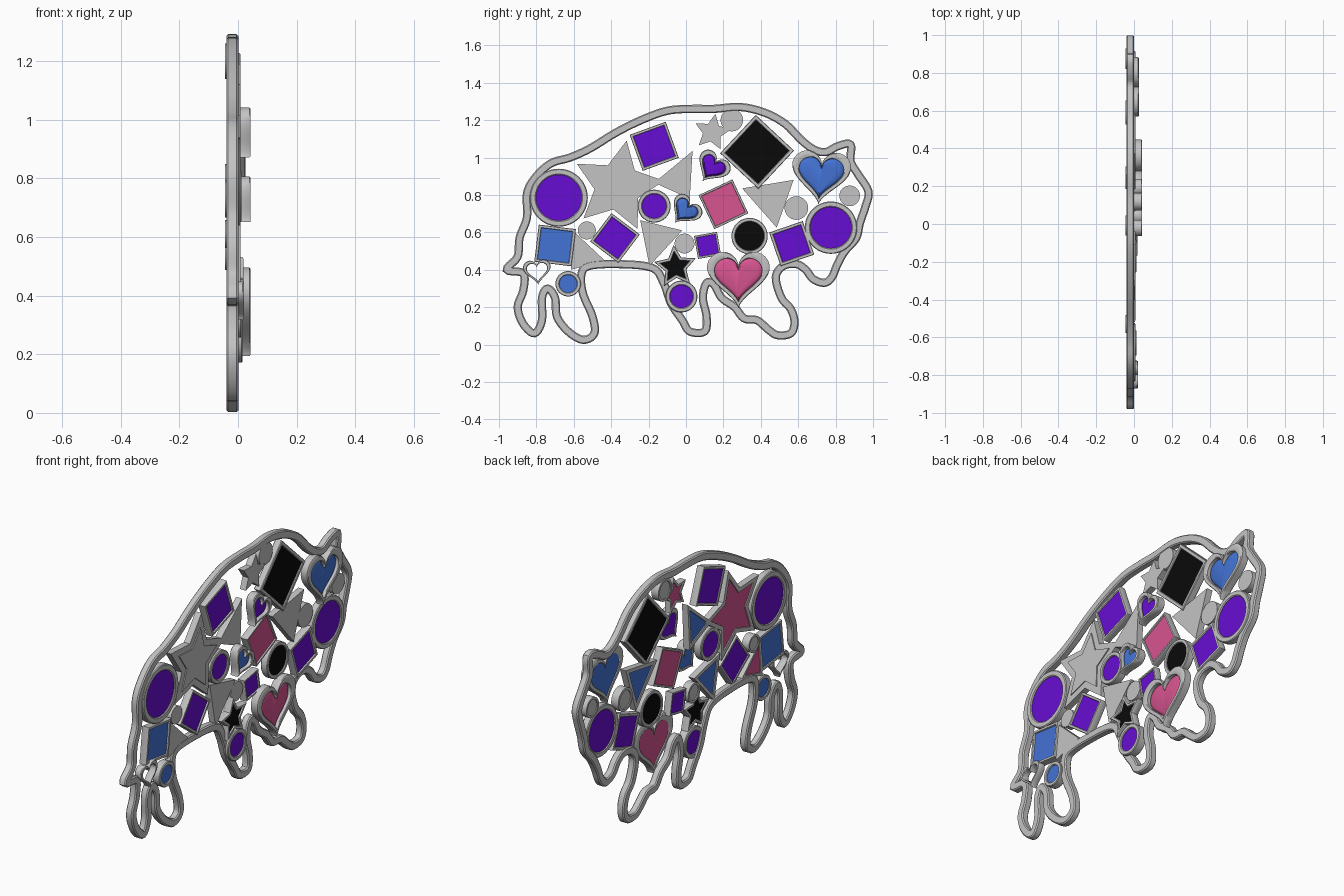
import bpy, bmesh, math
from mathutils import Vector

if "Cube" in bpy.data.objects:
    bpy.data.objects.remove(bpy.data.objects["Cube"])


def material(name, rgb):
    m = bpy.data.materials.new(name)
    m.diffuse_color = (*rgb, 1)
    m.use_nodes = True
    m.node_tree.nodes["Principled BSDF"].inputs["Base Color"].default_value = m.diffuse_color
    return m


GREY = material("silver grey", (0.55, 0.55, 0.55))
PURPLE = material("purple", (0.135, 0.004, 0.65))
BLUE = material("blue", (0.056, 0.17, 0.66))
PINK = material("pink", (0.68, 0.09, 0.28))
BLACK = material("black", (0.003, 0.003, 0.003))


def loft(name, loops, mat, ring=False):
    """Skin a list of equal-length closed loops; ring joins last to first, otherwise cap."""
    bm = bmesh.new()
    rows = [[bm.verts.new(p) for p in loop] for loop in loops]
    n = len(rows[0])
    pairs = list(zip(rows, rows[1:])) + ([(rows[-1], rows[0])] if ring else [])
    for a, b in pairs:
        for i in range(n):
            j = (i + 1) % n
            bm.faces.new((a[i], a[j], b[j], b[i]))
    if not ring:
        bm.faces.new(rows[0])
        bm.faces.new(rows[-1])
    bmesh.ops.recalc_face_normals(bm, faces=bm.faces)
    me = bpy.data.meshes.new(name)
    bm.to_mesh(me)
    bm.free()
    me.materials.append(mat)
    ob = bpy.data.objects.new(name, me)
    bpy.context.collection.objects.link(ob)
    bpy.ops.object.select_all(action='DESELECT')
    ob.select_set(True)
    bpy.context.view_layer.objects.active = ob
    bpy.ops.object.shade_smooth_by_angle(angle=math.radians(35))
    return ob


def scaled(shape, section):
    """Copies of a 2D shape scaled about its middle, one per (scale, x) of the section."""
    c, pts = shape
    return [[Vector((x, c[0] + p[0] * s, c[1] + p[1] * s)) for p in pts] for s, x in section]


# ---- 2D shapes in the y-z plane: (centre, points about centre)
def polar(y, z, radii, turn):
    n = len(radii)
    return (y, z), [(r * math.cos(math.radians(turn) + math.tau * i / n),
                     r * math.sin(math.radians(turn) + math.tau * i / n)) for i, r in enumerate(radii)]


def circle(y, z, r):
    return polar(y, z, [r] * 48, 0)


def square(y, z, side, turn):
    return polar(y, z, [side / math.sqrt(2)] * 4, turn + 45)


def star(y, z, r, turn):
    return polar(y, z, [r, r * 0.5] * 5, turn)


def heart(y, z, half, turn):
    a, pts = math.radians(turn), []
    for i in range(48):
        t = math.tau * (i + 0.5) / 48
        u = math.sin(t) ** 3
        v = (13 * math.cos(t) - 5 * math.cos(2 * t) - 2 * math.cos(3 * t) - math.cos(4 * t) + 2.5) / 16
        pts.append((half * (u * math.cos(a) - v * math.sin(a)), half * (u * math.sin(a) + v * math.cos(a))))
    return (y, z), pts


def triangle(*p):
    c = (sum(q[0] for q in p) / 3, sum(q[1] for q in p) / 3)
    return c, [(q[0] - c[0], q[1] - c[1]) for q in p]


# ---- settings
def framed(name, shape, k, mat, x0=-0.033, x1=0.008, sink=0.007, dome=0.0):
    """Open frame with a gem seen from both sides; k is the inner scale."""
    b, e = 0.004, 1 - (1 - k) * 0.15
    loft(name + "_frame", scaled(shape, [(1, x0 + b), (1, x1 - b), (e, x1), (k + 1 - e, x1), (k, x1 - b),
                                         (k, x0 + b), (k + 1 - e, x0), (e, x0)]), GREY, True)
    if mat:
        g = k + 0.01
        section = [(g, x0 + 0.004), (g, x1 - sink - dome)]
        if dome:
            section += [(g * 0.92, x1 - sink - dome * 0.4), (g * 0.8, x1 - sink)]
        loft(name + "_gem", scaled(shape, section), mat)


def backed(name, shape, k, mat, x0=-0.036, x1=0.0, raised=False):
    """Setting turned round: plain grey on +x, gem facing -x."""
    section = [(k, x0 + 0.012), (k, x0), (1, x0), (1, x1)]
    if raised:
        section += [(0.7, x1), (0.7, x1 + 0.006)]
    loft(name + "_cup", scaled(shape, section), GREY)
    loft(name + "_gem", scaled(shape, [(k * 0.99, x0 + 0.005), (k * 0.99, x0 + 0.013)]), mat)


# ---- animal silhouette: smoothed closed band (hundredths of a unit)
body = [(-96, 40), (-90, 47), (-89, 57), (-85, 68), (-85, 81), (-80, 90), (-72, 97), (-62, 100), (-51, 105),
        (-38, 113), (-24, 120), (-10, 125), (3, 126), (15, 126), (29, 127), (42, 124), (53, 118), (62, 109),
        (69, 104), (75, 103), (81, 106), (88, 107), (88, 98), (92, 91), (97.5, 82), (96, 74), (93, 65),
        (91, 57), (85, 50), (81, 43), (78, 36), (74, 33), (68, 35), (64, 40), (59, 43), (52, 42)]
legs = [(48, 36), (51, 25), (56, 19), (58, 12), (56, 6), (49, 5), (44, 8), (38, 13), (31, 14), (26, 20),
        (19, 25), (15, 32), (11, 33), (9, 25), (11, 15), (10, 7), (2, 7), (-2, 13), (-8, 22), (-12, 33),
        (-18, 41), (-36, 43), (-52, 42), (-56, 37), (-55, 27), (-50, 15), (-49, 6), (-55, 2.5), (-63, 7),
        (-69, 15), (-70, 25), (-74, 30), (-77, 25), (-77, 13), (-81, 6), (-87, 11), (-90, 20), (-87, 29),
        (-87, 38)]
ctrl = [Vector(p) / 100 for p in body + legs]
path = []
for i in range(len(ctrl)):
    a, b, c, d = (ctrl[(i + k) % len(ctrl)] for k in (-1, 0, 1, 2))
    for s in range(5):
        t = s / 5
        path.append(0.5 * (2 * b + (c - a) * t + (2 * a - 5 * b + 4 * c - d) * t * t
                           + (3 * b - a - 3 * c + d) * t ** 3))
normals = []
for i, p in enumerate(path):
    t = (path[(i + 1) % len(path)] - path[i - 1]).normalized()
    normals.append(Vector((-t.y, t.x)))
w, b = 0.022, 0.006
profile = [(-w, -0.034), (-w, -0.005), (-w + b, 0.001), (w - b, 0.001), (w, -0.005), (w, -0.034),
           (w - b, -0.04), (-w + b, -0.04)]
loft("animal_outline", [[Vector((x, p.x + n.x * o, p.y + n.y * o)) for p, n in zip(path, normals)]
                        for o, x in profile], GREY, True)

# ---- square gems
for i, (y, z, side, turn, k, mat) in enumerate([
        (-0.17, 1.06, 0.205, 20, 0.85, PURPLE), (0.38, 1.03, 0.28, 47, 0.86, BLACK),
        (0.20, 0.75, 0.20, 25, 0.88, PINK), (-0.38, 0.57, 0.19, 53, 0.84, PURPLE),
        (-0.70, 0.53, 0.20, -7, 0.84, BLUE), (0.115, 0.53, 0.125, 10, 0.82, PURPLE),
        (0.565, 0.54, 0.19, 19, 0.82, PURPLE)]):
    framed(f"square_{i}", square(y, z, side, turn), k, mat)

# ---- round gems
for i, (y, z, r, k, x1, mat) in enumerate([
        (-0.68, 0.785, 0.155, 0.79, 0.008, PURPLE), (-0.17, 0.74, 0.088, 0.74, 0.012, PURPLE),
        (0.34, 0.58, 0.097, 0.8, 0.008, BLACK), (0.775, 0.625, 0.14, 0.79, 0.008, PURPLE),
        (-0.024, 0.257, 0.085, 0.72, 0.016, PURPLE), (-0.63, 0.325, 0.068, 0.7, 0.012, BLUE)]):
    framed(f"round_{i}", circle(y, z, r), k, mat, x1=x1)

# ---- heart gems, standing proud of the rest
for i, (y, z, half, turn, k, x0, x1, mat) in enumerate([
        (0.72, 0.89, 0.158, -5, 0.76, -0.02, 0.026, BLUE), (0.135, 0.94, 0.092, -35, 0.72, -0.005, 0.043, PURPLE),
        (-0.01, 0.71, 0.086, -40, 0.74, -0.005, 0.043, BLUE), (0.28, 0.345, 0.168, 0, 0.76, -0.005, 0.043, PINK),
        (-0.795, 0.385, 0.074, 5, 0.74, -0.02, 0.02, None)]):
    framed(f"heart_{i}", heart(y, z, half, turn), k, mat, x0, x1, 0.012, 0.012)

# ---- stars
framed("black_star", star(-0.056, 0.415, 0.118, 95), 0.7, BLACK, -0.025, 0.018)
backed("large_star", star(-0.365, 0.845, 0.25, 151), 0.8, PINK, raised=True)
backed("small_star", star(0.14, 1.135, 0.1, 80), 0.72, PINK)

# ---- triangles
for i, (pts, mat) in enumerate([
        (((-0.17, 0.865), (0.035, 1.035), (0.02, 0.78)), BLUE),
        (((0.30, 0.835), (0.575, 0.88), (0.485, 0.625)), BLUE),
        (((-0.245, 0.665), (-0.02, 0.61), (-0.195, 0.42)), BLUE),
        (((-0.60, 0.605), (-0.435, 0.45), (-0.615, 0.40)), PINK)]):
    backed(f"triangle_{i}", triangle(*pts), 0.75, mat)

# ---- plain grey discs
for i, (y, z, r) in enumerate([(-0.53, 0.61, 0.048), (0.245, 1.2, 0.06), (0.59, 0.73, 0.063),
                               (0.875, 0.795, 0.055), (-0.008, 0.54, 0.053)]):
    backed(f"disc_{i}", circle(y, z, r), 0.78, GREY, -0.045, -0.002)
